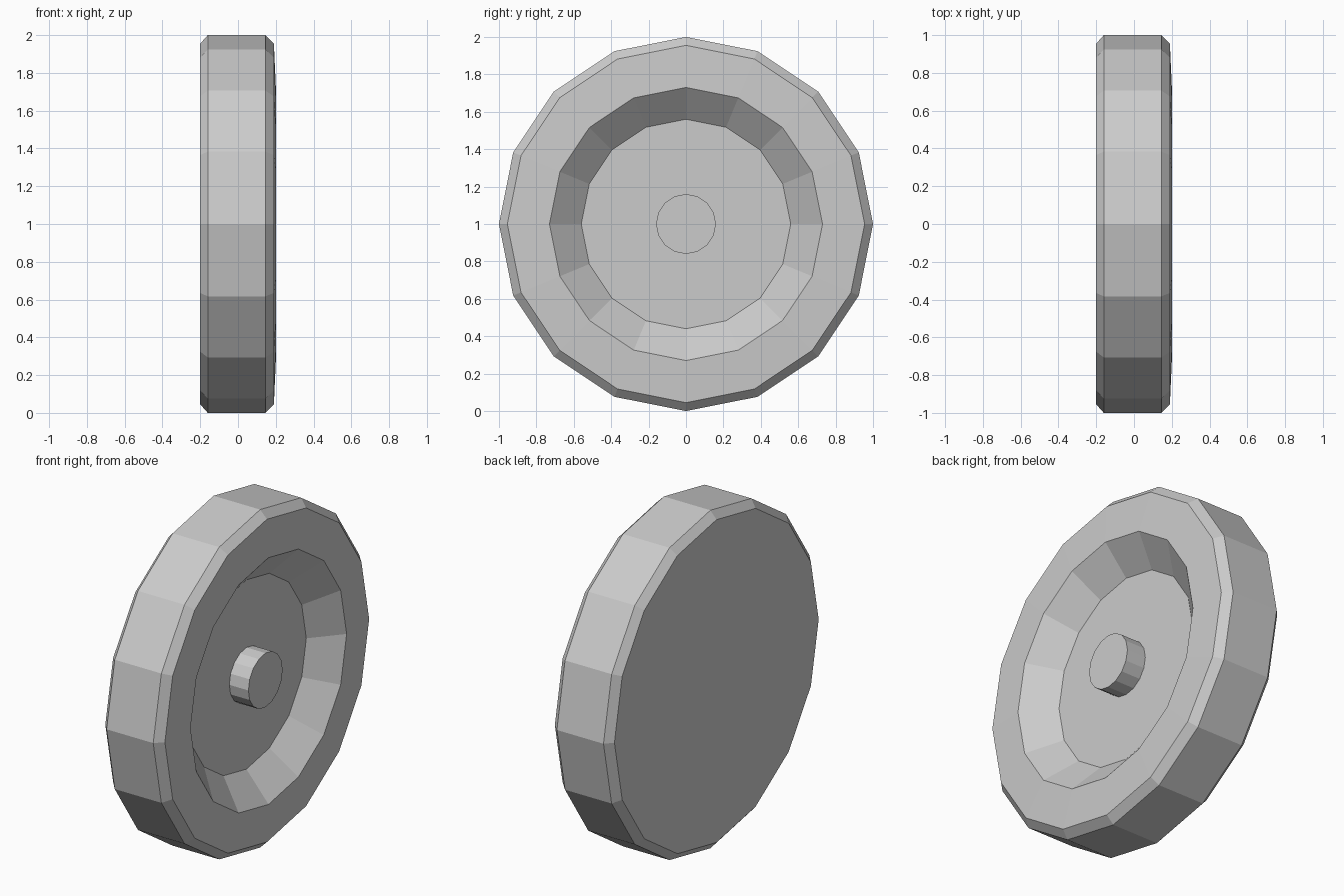
import bpy
import bmesh
from math import cos, sin, tau

cube = bpy.data.objects.get("Cube")
if cube:
    bpy.data.objects.remove(cube, do_unlink=True)

SIDES = 16

grey = bpy.data.materials.new("light_grey")
grey.use_nodes = True
grey.diffuse_color = (0.6, 0.6, 0.6, 1)
grey.node_tree.nodes["Principled BSDF"].inputs["Base Color"].default_value = (0.6, 0.6, 0.6, 1)


def lathe(name, profile):
    """Turn (x, radius) points around the x axis and cap both ends."""
    bm = bmesh.new()
    rings = []
    for x, r in profile:
        angles = [tau * i / SIDES for i in range(SIDES)]
        rings.append([bm.verts.new((x, r * sin(a), 1 + r * cos(a))) for a in angles])
    for a, b in zip(rings, rings[1:]):
        for i in range(SIDES):
            j = (i + 1) % SIDES
            bm.faces.new((a[i], a[j], b[j], b[i]))
    bm.faces.new(rings[0])
    bm.faces.new(rings[-1])
    bmesh.ops.recalc_face_normals(bm, faces=bm.faces)
    mesh = bpy.data.meshes.new(name)
    bm.to_mesh(mesh)
    bm.free()
    mesh.materials.append(grey)
    obj = bpy.data.objects.new(name, mesh)
    bpy.context.collection.objects.link(obj)
    return obj


# Wheel: flat back, chamfered tread, slightly raised rim face, sunken dish
lathe("wheel", [(-0.2, 0.955), (-0.16, 1.0), (0.145, 1.0), (0.19, 0.955),
                (0.2, 0.73), (0.055, 0.56)])

# Axle stub standing in the dish
lathe("axle_stub", [(0.04, 0.16), (0.18, 0.16)])
